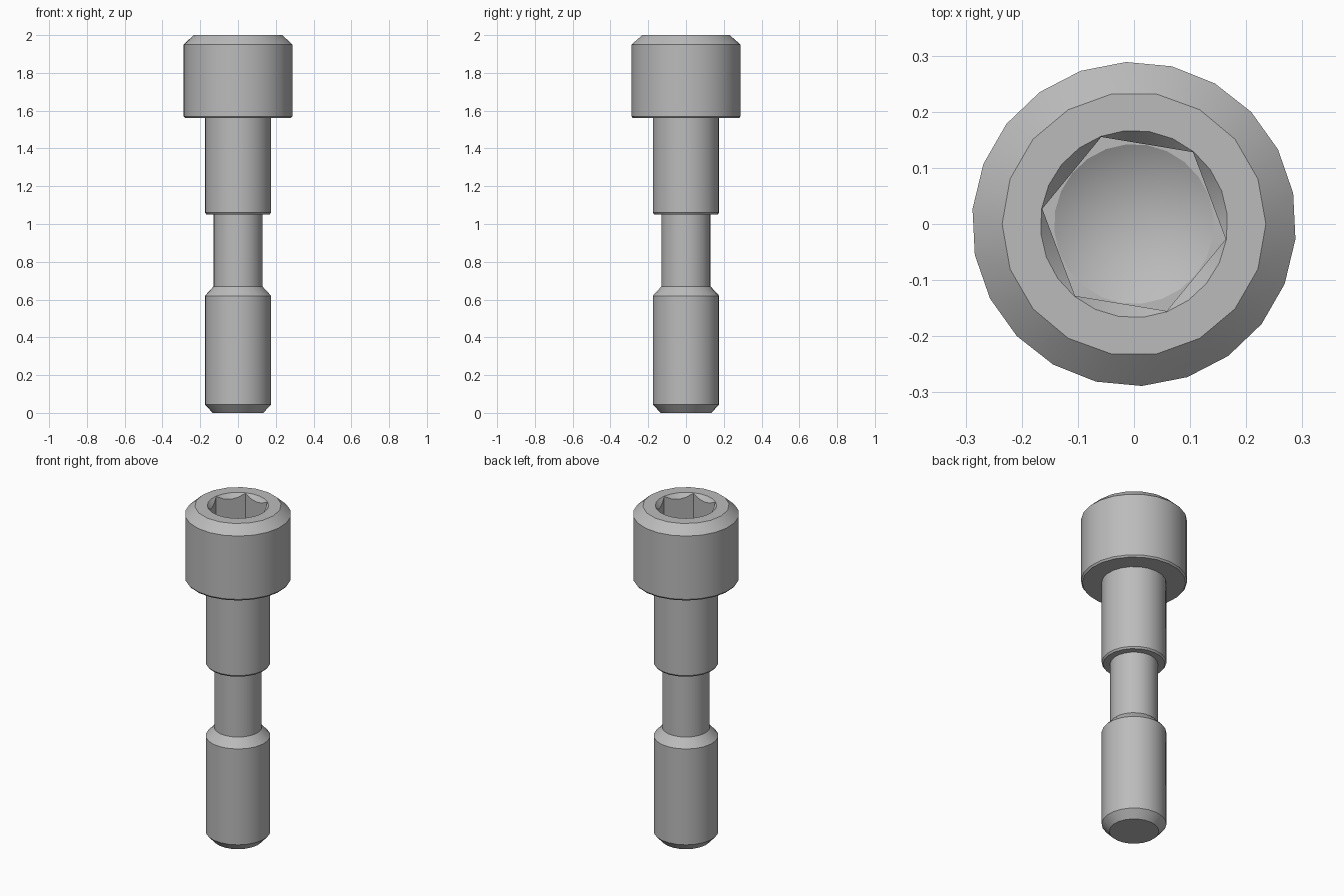
import bpy, bmesh
from math import sin, cos, pi, radians, tau, sqrt

cube = bpy.data.objects.get("Cube")
if cube:
    bpy.data.objects.remove(cube, do_unlink=True)

steel = bpy.data.materials.new("plain steel")
steel.use_nodes = True
steel.diffuse_color = (0.5, 0.5, 0.5, 1)
steel.node_tree.nodes["Principled BSDF"].inputs["Base Color"].default_value = steel.diffuse_color


def ring(bm, radius, z, sides, start=0.0):
    """Regular polygon ring, as (turn, vertex) pairs."""
    turns = [start + tau * i / sides for i in range(sides)]
    return [(t, bm.verts.new((radius * cos(t), radius * sin(t), z))) for t in turns]


def skin(bm, low, high):
    """Join two rings, stepping round by angle when the side counts differ."""
    n, m = len(low), len(high)
    if n == m:
        for i in range(n):
            j = (i + 1) % n
            bm.faces.new((low[i][1], low[j][1], high[j][1], high[i][1]))
        return
    i = j = 0
    while i < n or j < m:
        next_low = low[i + 1][0] if i + 1 < n else low[0][0] + tau
        next_high = high[j + 1][0] if j + 1 < m else high[0][0] + tau
        a, b = low[i % n][1], high[j % m][1]
        if j == m or (i < n and next_low <= next_high):
            bm.faces.new((a, low[(i + 1) % n][1], b))
            i += 1
        else:
            bm.faces.new((a, high[(j + 1) % m][1], b))
            j += 1


def finish(bm, name):
    bmesh.ops.recalc_face_normals(bm, faces=bm.faces)
    mesh = bpy.data.meshes.new(name)
    bm.to_mesh(mesh)
    bm.free()
    mesh.materials.append(steel)
    obj = bpy.data.objects.new(name, mesh)
    bpy.context.collection.objects.link(obj)
    bpy.ops.object.select_all(action='DESELECT')
    obj.select_set(True)
    bpy.context.view_layer.objects.active = obj
    bpy.ops.object.shade_smooth_by_angle(angle=radians(25))


bm = bmesh.new()

# Shank, waist, shoulder and head, from the tip upward
profile = [(0.135, 0), (0.176, 0.045), (0.176, 0.62), (0.13, 0.67), (0.13, 1.05),
           (0.168, 1.05), (0.176, 1.06), (0.176, 1.56), (0.281, 1.56), (0.289, 1.57),
           (0.289, 1.95)]
rings = [ring(bm, r, z, 22, radians(11)) for r, z in profile]
bm.faces.new([v for _, v in reversed(rings[0])])

# Chamfered rim and socket mouth
rings.append(ring(bm, 0.235, 2, 18))
mouth = ring(bm, 0.167, 2, 24, radians(-9.4))
rings.append(mouth)

# Hex socket: six flat walls whose upper edge is scalloped by the countersink
flat, floor_z = 0.1435, 1.77
upper, lower = [], []
for k in range(24):
    turn = radians(-9.4) + tau * k / 24
    r = flat / cos((k % 4) * tau / 24 - pi / 6)
    x, y = r * cos(turn), r * sin(turn)
    upper.append((turn, bm.verts.new((x, y, 2 - (0.167 - r) * 1.2))))
    lower.append((turn, bm.verts.new((x, y, floor_z))))
rings += [upper, lower]

# Drill point at the bottom of the socket
rings.append(ring(bm, flat - 0.001, floor_z, 24, radians(-9.4)))
for low, high in zip(rings, rings[1:]):
    skin(bm, low, high)
apex = bm.verts.new((0, 0, floor_z - flat / sqrt(3)))
drill = rings[-1]
for k in range(24):
    bm.faces.new((drill[k][1], drill[(k + 1) % 24][1], apex))

finish(bm, "socket_screw")
